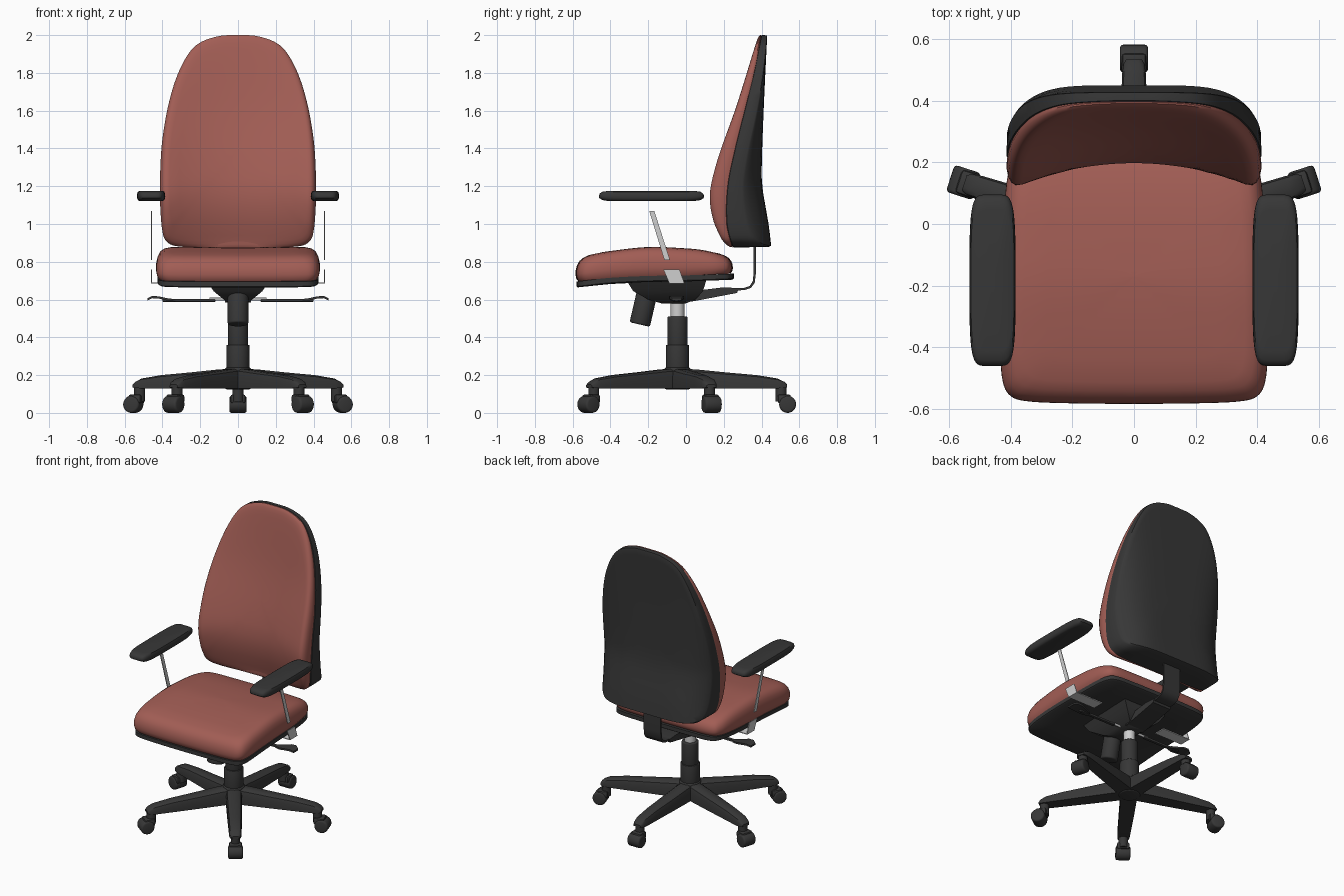
import bpy, bmesh, math
from mathutils import Vector, Matrix

if "Cube" in bpy.data.objects:
    bpy.data.objects.remove(bpy.data.objects["Cube"])


def material(name, col):
    m = bpy.data.materials.new(name)
    m.diffuse_color = (*col, 1)
    m.use_nodes = True
    m.node_tree.nodes["Principled BSDF"].inputs["Base Color"].default_value = m.diffuse_color
    return m


RED = material("red fabric", (0.36, 0.11, 0.09))
DARK = material("dark plastic", (0.038, 0.038, 0.038))
METAL = material("light metal", (0.62, 0.62, 0.62))


def finish(name, bm, mat, angle=40):
    bmesh.ops.remove_doubles(bm, verts=bm.verts, dist=1e-5)
    bmesh.ops.recalc_face_normals(bm, faces=bm.faces)
    me = bpy.data.meshes.new(name)
    bm.to_mesh(me)
    bm.free()
    me.materials.append(mat)
    ob = bpy.data.objects.new(name, me)
    bpy.context.collection.objects.link(ob)
    bpy.ops.object.select_all(action='DESELECT')
    ob.select_set(True)
    bpy.context.view_layer.objects.active = ob
    bpy.ops.object.shade_smooth_by_angle(angle=math.radians(angle))
    return ob


def curve(*pts):
    """Smooth function through (t, value) points."""
    def slope(i):
        a, b = pts[max(i - 1, 0)], pts[min(i + 1, len(pts) - 1)]
        return (b[1] - a[1]) / (b[0] - a[0])

    def f(t):
        t = min(max(t, pts[0][0]), pts[-1][0])
        i = 0
        while i < len(pts) - 2 and t > pts[i + 1][0]:
            i += 1
        (t0, a), (t1, b) = pts[i], pts[i + 1]
        h = t1 - t0
        s = (t - t0) / h
        return (a * (1 + 2 * s) * (1 - s) ** 2 + slope(i) * h * s * (1 - s) ** 2
                + b * s * s * (3 - 2 * s) + slope(i + 1) * h * s * s * (s - 1))
    return f


def outline(half, n=5):
    """Half profile from centre line to centre line, smoothed and mirrored."""
    ts = list(enumerate(half))
    fx = curve(*[(i, p[0]) for i, p in ts])
    fy = curve(*[(i, p[1]) for i, p in ts])
    side = [(max(fx(i / n), 0), fy(i / n)) for i in range((len(half) - 1) * n + 1)]
    return side + [(-x, y) for x, y in side[-2:0:-1]]


def loft(name, rows, mat, angle=40):
    bm = bmesh.new()
    rings = [[bm.verts.new(p) for p in row] for row in rows]
    n = len(rows[0])
    for a, b in zip(rings, rings[1:]):
        for i in range(n):
            j = (i + 1) % n
            bm.faces.new((a[i], a[j], b[j], b[i]))
    bm.faces.new(rings[0])
    bm.faces.new(rings[-1])
    return finish(name, bm, mat, angle)


def pillow(name, shape, centre, rings, place, mat, angle=40):
    """Concentric rings (scale, depth) of an outline, placed in space by a function."""
    rows = [[place(u * k, centre + (v - centre) * k, d) for u, v in shape] for k, d in rings]
    return loft(name, rows, mat, angle)


def box(name, lo, hi, mat, bevel=0.0, m=None):
    bm = bmesh.new()
    bmesh.ops.create_cube(bm, size=1)
    lo, hi = Vector(lo), Vector(hi)
    for v in bm.verts:
        v.co = Vector([(lo[i] + hi[i]) / 2 + v.co[i] * (hi[i] - lo[i]) for i in range(3)])
    if bevel:
        bmesh.ops.bevel(bm, geom=bm.edges[:], offset=bevel, segments=2, affect='EDGES', profile=0.5)
    if m:
        bm.transform(m)
    return finish(name, bm, mat)


def rod(name, a, b, r, mat, bevel=0.0, m=None, seg=28):
    a, b = Vector(a), Vector(b)
    bm = bmesh.new()
    bmesh.ops.create_cone(bm, cap_ends=True, segments=seg, radius1=r, radius2=r, depth=(b - a).length)
    if bevel:
        rim = [e for e in bm.edges if abs(e.verts[0].co.z - e.verts[1].co.z) < 1e-6]
        bmesh.ops.bevel(bm, geom=rim, offset=bevel, segments=3, affect='EDGES', profile=0.5)
    bm.transform(Matrix.Translation((a + b) / 2) @ (b - a).to_track_quat('Z', 'Y').to_matrix().to_4x4())
    if m:
        bm.transform(m)
    return finish(name, bm, mat)


def prism(name, poly, x0, x1, mat):
    """Side-view polygon (y, z) extruded across x."""
    return loft(name, [[(x, y, z) for y, z in poly] for x in (x0, x1)], mat)


# Five-star base with casters
CY = -0.045
for i in range(5):
    m = Matrix.Translation((0, CY, 0)) @ Matrix.Rotation(math.radians(18 + 72 * i), 4, 'Z')
    rows = []
    for r, w, z0, z1 in ((0.0, .05, .13, .235), (.1, .05, .13, .23), (.25, .047, .13, .215),
                         (.42, .042, .13, .2), (.53, .039, .13, .182), (.565, .034, .132, .165),
                         (.58, .026, .135, .15)):
        h = z1 - z0
        sec = [(-w, z0), (-w, z0 + h * .6), (-w * .85, z0 + h * .88), (-w * .5, z1),
               (w * .5, z1), (w * .85, z0 + h * .88), (w, z0 + h * .6), (w, z0)]
        rows.append([m @ Vector((r, y, z)) for y, z in sec])
    loft(f"base_leg_{i}", rows, DARK)
    rod(f"caster_wheel_{i}", (.583, -.046, .045), (.583, .046, .045), .045, DARK, .012, m)
    rod(f"caster_stem_{i}", (.548, 0, .06), (.548, 0, .145), .029, DARK, 0, m)
    box(f"caster_hood_{i}", (.53, -.04, .05), (.6, .04, .098), DARK, .012, m)

# Central column
rod("hub", (0, CY, .125), (0, CY, .24), .068, DARK, .008)
rod("lower_column", (0, CY, .2), (0, CY, .36), .061, DARK, .004)
rod("upper_column", (0, CY, .35), (0, CY, .51), .053, DARK, .006)
rod("gas_lift", (0, CY, .5), (0, CY, .62), .036, METAL)

# Tilt mechanism, tension knob and levers
loft("mechanism", [[(sx * w, y, z) for sx, y in ((-1, y0), (1, y0), (1, y1), (-1, y1))]
                   for z, w, y0, y1 in ((.58, .05, -.13, .0), (.6, .075, -.2, .05),
                                        (.645, .13, -.28, .09), (.71, .17, -.32, .11))], DARK)
rod("tension_knob", (0, -.245, .468), (0, -.205, .64), .055, DARK, .01)
for s, side in ((-1, "left"), (1, "right")):
    rod(f"{side}_lever_rod", (s * .05, -.05, .602), (s * .15, -.05, .602), .008, METAL, seg=12)
    box(f"{side}_lever_bar", sorted_lo := (min(s * .12, s * .4), -.06, .588),
        (max(s * .12, s * .4), -.04, .604), DARK, .004)
    loft(f"{side}_lever_paddle", [[(s * x, -.05 + a * w, z + b) for a, b in
                                   ((-1, 0), (1, 0), (1, .012), (-1, .012))]
                                  for x, w, z in ((.33, .015, .59), (.37, .03, .594), (.42, .04, .605),
                                                  (.455, .038, .607), (.478, .025, .596))], DARK)

# Seat pan and cushion
seat_shape = outline([(0, -.585), (.2, -.583), (.34, -.577), (.4, -.56), (.427, -.51), (.434, -.4),
                      (.43, -.15), (.42, .08), (.4, .19), (.35, .235), (.2, .245), (0, .248)])
pan = curve((-.585, .695), (-.4, .715), (-.2, .725), (0, .728), (.26, .738))
top = curve((-.585, .815), (-.5, .84), (-.4, .857), (-.2, .878), (0, .871), (.1, .86), (.25, .828))
pillow("seat_pan", seat_shape, -.17, [(0.01, -.032), (.6, -.032), (.97, -.032), (.99, -.026), (.99, 0), (.6, 0), (.01, 0)],
       lambda x, y, d: (x * .99, y + .01 * (y > 0) * y / .25, pan(y) + d), DARK)
pillow("seat_cushion", seat_shape, -.17,
       [(.01, 0), (.6, 0), (.965, 0), (.99, .12), (1, .3), (.998, .5), (.982, .7), (.95, .86),
        (.9, .95), (.83, .99), (.65, 1), (.45, 1), (.25, 1), (.01, 1)],
       lambda x, y, d: (x, y, pan(y) + d * (top(y) - pan(y))), RED)

# Backrest cushion and rear shell
back_shape = outline([(0, .877), (.15, .877), (.3, .88), (.37, .9), (.4, .96), (.413, 1.13), (.411, 1.3),
                      (.4, 1.45), (.371, 1.62), (.328, 1.77), (.27, 1.89), (.205, 1.958), (.1, 1.995), (0, 2)])
seam = curve((.875, .245), (1, .215), (1.2, .22), (1.4, .26), (1.6, .31), (1.8, .36), (2, .4))
front = curve((.875, .19), (.95, .165), (1.02, .14), (1.15, .122), (1.3, .152), (1.6, .247), (1.8, .303), (2, .36))
dish = curve((.875, .06), (1.15, .075), (1.6, .055), (2, .02))
rear = curve((.875, .452), (1, .437), (1.18, .406), (1.25, .4), (1.6, .411), (2, .43))


def back_front(x, z, d):
    f = front(z) + dish(z) * (1 - min(1, abs(x) / .38) ** 2)
    return (x, seam(z) - d * (seam(z) - f), z)


def back_rear(x, z, d):
    r = rear(z) - .55 * (rear(z) - seam(z)) * min(1, abs(x) / .413) ** 5
    return (x, seam(z) + d * (r - seam(z)), z)


pillow("backrest_cushion", back_shape, 1.4,
       [(.01, -.05), (.97, -.05), (.99, 0), (1, .2), (1, .42), (.988, .68), (.965, .86), (.93, .96),
        (.88, 1), (.75, 1), (.6, 1), (.45, 1), (.3, 1), (.15, 1), (.01, 1)], back_front, RED)
pillow("backrest_shell", back_shape, 1.4,
       [(.01, .1), (.95, .05), (.985, 0), (1, .03), (1, .4), (.997, .93), (.985, 1), (.93, 1), (.85, 1), (.75, 1),
        (.6, 1), (.45, 1), (.3, 1), (.15, 1), (.01, 1)], back_rear, DARK)

# Backrest support: arm under the seat and bent upright strip
prism("back_arm", [(.0, .585), (.06, .595), (.27, .635), (.28, .66), (.2, .665), (.0, .64)], -.07, .07, DARK)
path = [(.26, .648), (.31, .65), (.345, .662), (.364, .69), (.37, .74), (.37, .9)]
inner = [(.26, .66), (.307, .662), (.337, .672), (.353, .695), (.358, .74), (.358, .9)]
prism("back_upright", path + inner[::-1], -.065, .065, DARK)

# Armrests: pad, thin strut and bracket
pad_shape = [(.075 * math.copysign(abs(math.cos(a)) ** .35, math.cos(a)),
              -.183 + .279 * math.copysign(abs(math.sin(a)) ** .5, math.sin(a)))
             for a in [2 * math.pi * (i + .5) / 56 for i in range(56)]]
for s, side in ((-1, "left"), (1, "right")):
    pillow(f"{side}_arm_pad", pad_shape, -.183,
           [(.01, 0), (.8, 0), (.93, .1), (.99, .3), (1, .5), (.98, .75), (.93, .92), (.82, 1), (.01, 1)],
           lambda x, y, d: (s * .46 + x, y, 1.121 + d * .054), DARK)
    xa, xb = s * .456, s * .461
    prism(f"{side}_arm_strut", [(-.195, 1.07), (-.168, 1.07), (-.085, .81), (-.115, .81)], xa, xb, METAL)
    prism(f"{side}_arm_bracket", [(-.12, .76), (-.035, .76), (-.01, .69), (-.09, .69)], xa, xb, METAL)
    box(f"{side}_bracket_plate", (min(s * .25, xb), -.09, .686), (max(s * .25, xb), -.01, .691), METAL)
